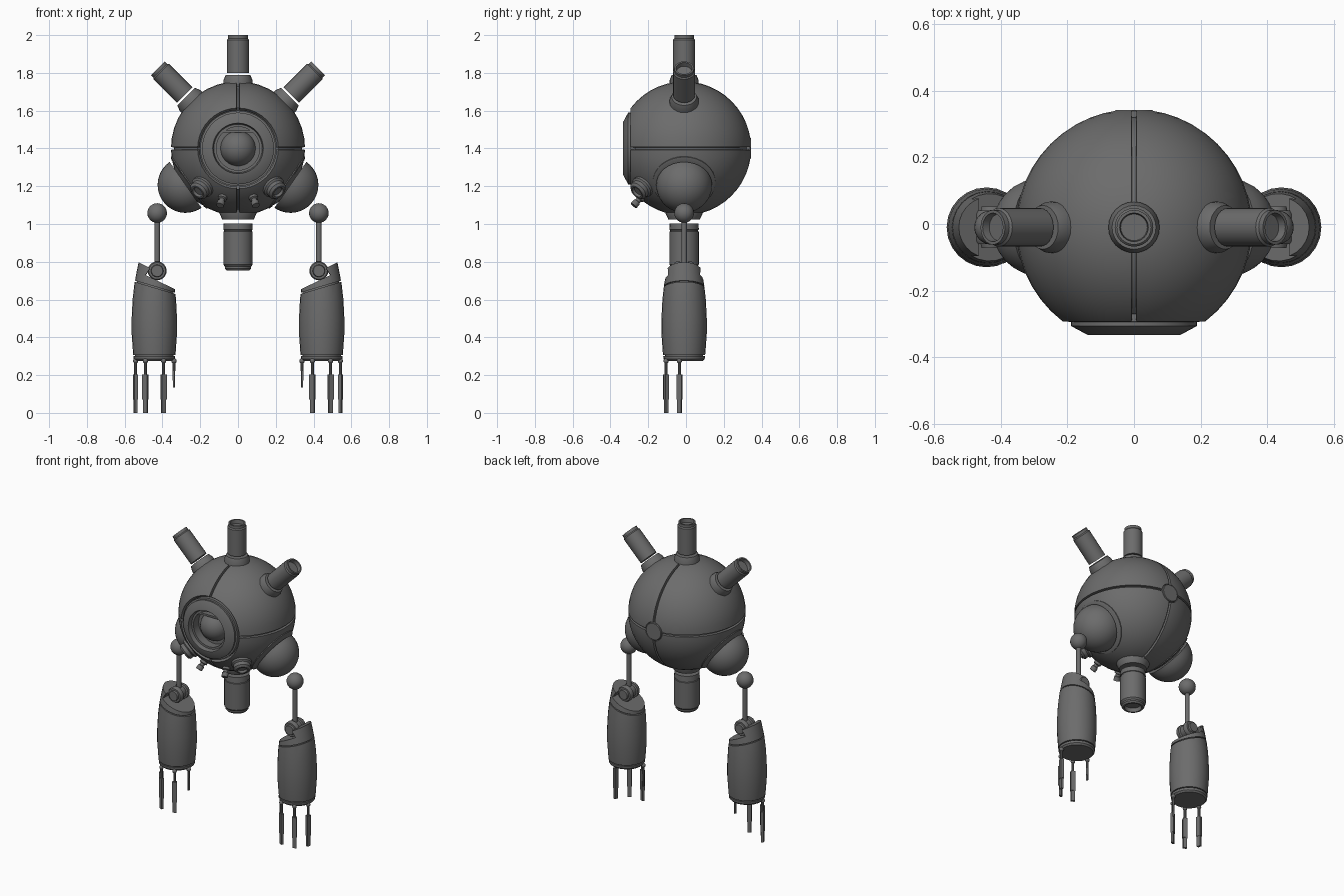
import bpy, bmesh, math
from mathutils import Vector, Matrix

old = bpy.data.objects.get("Cube")
if old:
    bpy.data.objects.remove(old, do_unlink=True)

metal = bpy.data.materials.new("dark_grey_metal")
metal.use_nodes = True
GREY = (0.15, 0.15, 0.15, 1)
metal.diffuse_color = GREY
metal.node_tree.nodes["Principled BSDF"].inputs["Base Color"].default_value = GREY

CENTRE = Vector((0, -0.01, 1.40))
RADIUS = 0.355
parts = []


def finish(name, bm):
    bmesh.ops.recalc_face_normals(bm, faces=bm.faces)
    mesh = bpy.data.meshes.new(name)
    bm.to_mesh(mesh)
    bm.free()
    mesh.materials.append(metal)
    ob = bpy.data.objects.new(name, mesh)
    bpy.context.collection.objects.link(ob)
    parts.append(ob)
    return ob


def lathe(name, profile, origin=(0, 0, 0), axis=(0, 0, 1), segs=24):
    """Spin (radius, distance) points about an axis through origin."""
    bm = bmesh.new()
    rings = []
    for r, t in profile:
        n = 1 if r == 0 else segs
        rings.append([bm.verts.new((r * math.cos(i * math.tau / segs),
                                    r * math.sin(i * math.tau / segs), t)) for i in range(n)])
    for a, b in zip(rings, rings[1:]):
        for i in range(segs):
            j = (i + 1) % segs
            quad = [a[i % len(a)], a[j % len(a)], b[j % len(b)], b[i % len(b)]]
            bm.faces.new(list(dict.fromkeys(quad)))
    turn = Vector(axis).to_track_quat('Z', 'Y').to_matrix().to_4x4()
    bm.transform(Matrix.Translation(origin) @ turn)
    return finish(name, bm)


def ball(name, centre, radius, segs=24):
    bm = bmesh.new()
    bmesh.ops.create_uvsphere(bm, u_segments=segs, v_segments=segs // 2, radius=radius,
                              matrix=Matrix.Translation(centre))
    return finish(name, bm)


def box(name, centre, size, angle=0):
    bm = bmesh.new()
    bmesh.ops.create_cube(bm, size=1, matrix=Matrix.Translation(centre)
                          @ Matrix.Rotation(angle, 4, 'Z') @ Matrix.Diagonal((*size, 1)))
    return finish(name, bm)


def prism(points):
    """Cutter: an x-z outline stretched through the arm along y."""
    bm = bmesh.new()
    face = bm.faces.new([bm.verts.new((x, -0.3, z)) for x, z in points])
    ext = bmesh.ops.extrude_face_region(bm, geom=[face])["geom"]
    bmesh.ops.translate(bm, vec=(0, 0.6, 0),
                        verts=[v for v in ext if isinstance(v, bmesh.types.BMVert)])
    return finish("cutter", bm)


def carve(ob, outlines):
    cutters = [prism(o) for o in outlines]
    for c in cutters:
        c.hide_render = True
        mod = ob.modifiers.new("cut", 'BOOLEAN')
        mod.operation, mod.solver, mod.object = 'DIFFERENCE', 'EXACT', c
    ob.data = bake(ob)
    ob.modifiers.clear()
    for c in cutters:
        parts.remove(c)
        bpy.data.objects.remove(c, do_unlink=True)


def bake(ob):
    bpy.context.view_layer.update()
    deps = bpy.context.evaluated_depsgraph_get()
    return bpy.data.meshes.new_from_object(ob.evaluated_get(deps))


def sphere_body(name, radius, front, back, seams):
    """Sphere sliced flat at front and back, optionally split by two seams."""
    bm = bmesh.new()
    bmesh.ops.create_uvsphere(bm, u_segments=40, v_segments=24, radius=radius)
    bm.transform(Matrix.Translation(CENTRE) @ Matrix.Rotation(math.pi / 2, 4, 'X'))

    def slice_at(co, no, clear):
        bmesh.ops.bisect_plane(bm, geom=bm.verts[:] + bm.edges[:] + bm.faces[:], plane_co=co,
                               plane_no=no, clear_outer=clear)
    slice_at((0, front, 0), (0, -1, 0), True)
    slice_at((0, back, 0), (0, 1, 0), True)
    if seams:
        w = 0.007
        for s in (w, -w):
            slice_at((s, 0, 0), (1, 0, 0), False)
            slice_at((0, 0, CENTRE.z + s), (0, 0, 1), False)
        gap = [f for f in bm.faces if abs(f.calc_center_median().x) < w
               or abs(f.calc_center_median().z - CENTRE.z) < w]
        bmesh.ops.delete(bm, geom=gap, context='FACES')
    return finish(name, bm)


# Body: seamed panels over a slightly smaller core
shell = sphere_body("body_panels", RADIUS, -0.293, 0.339, True)
solid = shell.modifiers.new("thickness", 'SOLIDIFY')
solid.thickness, solid.offset = 0.02, -1
shell.data = bake(shell)
shell.modifiers.clear()
sphere_body("body_core", 0.338, -0.27, 0.32, False)
lathe("back_cap", [(0, 0.31), (0.058, 0.31), (0.058, 0.339), (0.054, 0.343), (0, 0.343)],
      (0, 0, CENTRE.z), (0, 1, 0))

# Eye: bevelled ring with a recess, eyeball and upper lid
lathe("eye_ring", [(0.2, 0.26), (0.2, 0.293), (0.19, 0.295), (0.19, 0.306), (0.14, 0.333),
                   (0.134, 0.333), (0.128, 0.305), (0.115, 0.305), (0.115, 0.25), (0, 0.25)],
      (0, 0, CENTRE.z), (0, -1, 0), 36)
ball("eyeball", (0, -0.235, CENTRE.z), 0.094, 32)
box("eye_lid", (0, -0.275, 1.49), (0.2, 0.06, 0.012))

# Three hollow-ended pods around the top, each floating above a collar
COLLAR = [(0, 0.31), (0.077, 0.31), (0.077, 0.36), (0.066, 0.388), (0, 0.388)]
POD = [(0, 0.4), (0.058, 0.4), (0.058, 0.575), (0.052, 0.582), (0.052, 0.6),
       (0.043, 0.6), (0.04, 0.575), (0, 0.575)]
for label, x in (("top", 0), ("left", 1), ("right", -1)):
    lathe(label + "_collar", COLLAR, CENTRE, (x, 0, 1))
    lathe(label + "_pod", POD, CENTRE, (x, 0, 1))

# Lower pod
lathe("lower_collar", [(0, 0.31), (0.1, 0.31), (0.1, 0.34), (0.083, 0.377), (0, 0.377)],
      CENTRE, (0, 0, -1))
lathe("lower_pod", [(0, 0.398), (0.076, 0.398), (0.078, 0.43), (0.074, 0.432), (0.074, 0.438),
                    (0.078, 0.44), (0.078, 0.615), (0.07, 0.625), (0.07, 0.635), (0.062, 0.645),
                    (0.052, 0.645), (0.048, 0.62), (0, 0.62)], CENTRE, (0, 0, -1))

# Everything from here is built on the left and mirrored afterwards
first_side_part = len(parts)

# Shoulder: shallow socket and a half-ball cap
out = Vector((0.82, 0, -0.57)).normalized()
lathe("shoulder_socket", [(0, 0.29), (0.166, 0.29), (0.166, 0.318), (0.15, 0.324), (0, 0.324)],
      CENTRE, out, 32)
dome = [(0.148 * math.cos(a * math.pi / 20), 0.338 + 0.148 * math.sin(a * math.pi / 20))
        for a in range(10)]
lathe("shoulder_dome", [(0, 0.338)] + dome + [(0, 0.486)], CENTRE, out, 32)

# Small nozzles under the eye
lathe("large_nozzle", [(0, 0.32), (0.062, 0.32), (0.062, 0.362), (0.052, 0.37), (0.052, 0.392),
                       (0.04, 0.404), (0.03, 0.404), (0.026, 0.39), (0, 0.39)],
      CENTRE, (0.19, -0.222, -0.205))
lathe("small_nozzle", [(0, 0.33), (0.024, 0.33), (0.024, 0.368), (0.015, 0.372), (0.015, 0.385),
                       (0.02, 0.388), (0.02, 0.415), (0, 0.415)],
      CENTRE, (0.08, -0.225, -0.255), 14)

# Upper arm: ball joint, thin rod and elbow hinge
AX, AY = 0.428, -0.01
ball("arm_ball", (AX, AY, 1.058), 0.052)
lathe("arm_rod", [(0, 0.75), (0.015, 0.75), (0.015, 1.05), (0, 1.05)], (AX, AY, 0), segs=12)
hub = [(0, -0.062), (0.03, -0.062), (0.033, -0.05), (0.044, -0.05), (0.05, -0.04), (0.05, -0.022),
       (0.04, -0.018)]
lathe("elbow_hinge", hub + [(r, -t) for r, t in reversed(hub)], (AX, AY, 0.752), (0, 1, 0))

# Forearm: barrel with a slanted open top, an outer prong and two grooves
FX = 0.443
BARREL = [(0.1, 0.275), (0.109, 0.285), (0.113, 0.32), (0.12, 0.42), (0.12, 0.5), (0.115, 0.6),
          (0.106, 0.68), (0.094, 0.745), (0.075, 0.84)]
slant = [(0.25, 0.615), (0.49, 0.73), (0.465, 0.767), (0.6, 0.835), (0.6, 0.95), (0.25, 0.95)]
groove = [(0.25, 0.605), (0.6, 0.71), (0.6, 0.717), (0.25, 0.612)]
cuff = [(0.25, 0.3), (0.6, 0.3), (0.6, 0.306), (0.25, 0.306)]
barrel = lathe("forearm", [(0, 0.275)] + BARREL + [(0, 0.84)], (FX, AY, 0))
carve(barrel, [slant, groove, cuff])
inner = [(r - 0.01, z) for r, z in BARREL]
core = lathe("forearm_core", [(0, 0.28)] + inner[1:] + [(0, 0.84)], (FX, AY, 0))
carve(core, [[(x, z - 0.004) for x, z in slant]])

# Fingers hang round the wrist; the thumb is a short pin
for i, (dx, dy, tip) in enumerate([(-0.049, -0.095, 0), (0.047, -0.095, 0),
                                   (0.099, -0.025, 0), (-0.104, -0.025, 0.135)]):
    x, y = FX + dx, AY + dy
    turn = math.atan2(dy, dx)
    name = "thumb" if tip else "finger_%d" % (i + 1)
    k = 0.5 if tip else 1
    z = [0.28 - (0.28 - tip) * f for f in (0, 0.27, 0.75, 0.77, 1)]
    ball(name + "_knuckle", (x, y, 0.275), 0.014, 12)
    lathe(name + "_pin", [(0, z[1] - 0.02), (0.008, z[1] - 0.02), (0.008, z[0]), (0, z[0])],
          (x, y, 0), segs=10)
    box(name + "_segment", (x, y, (z[1] + z[2]) / 2), (0.02 * k, 0.029 * k, z[1] - z[2]), turn)
    box(name + "_tip", (x, y, (z[2] + z[4]) / 2), (0.015 * k, 0.024 * k, z[2] - z[4]), turn)

# Mirror the side parts
for ob in parts[first_side_part:]:
    twin = ob.copy()
    twin.data = ob.data.copy()
    twin.data.transform(Matrix.Diagonal((-1, 1, 1, 1)))
    twin.data.flip_normals()
    twin.name, ob.name = "right_" + ob.name, "left_" + ob.name
    bpy.context.collection.objects.link(twin)
    parts.append(twin)

# Smooth shading with crisp edges
bpy.ops.object.select_all(action='DESELECT')
for ob in parts:
    ob.select_set(True)
bpy.context.view_layer.objects.active = parts[0]
bpy.ops.object.shade_smooth_by_angle(angle=math.radians(32))
